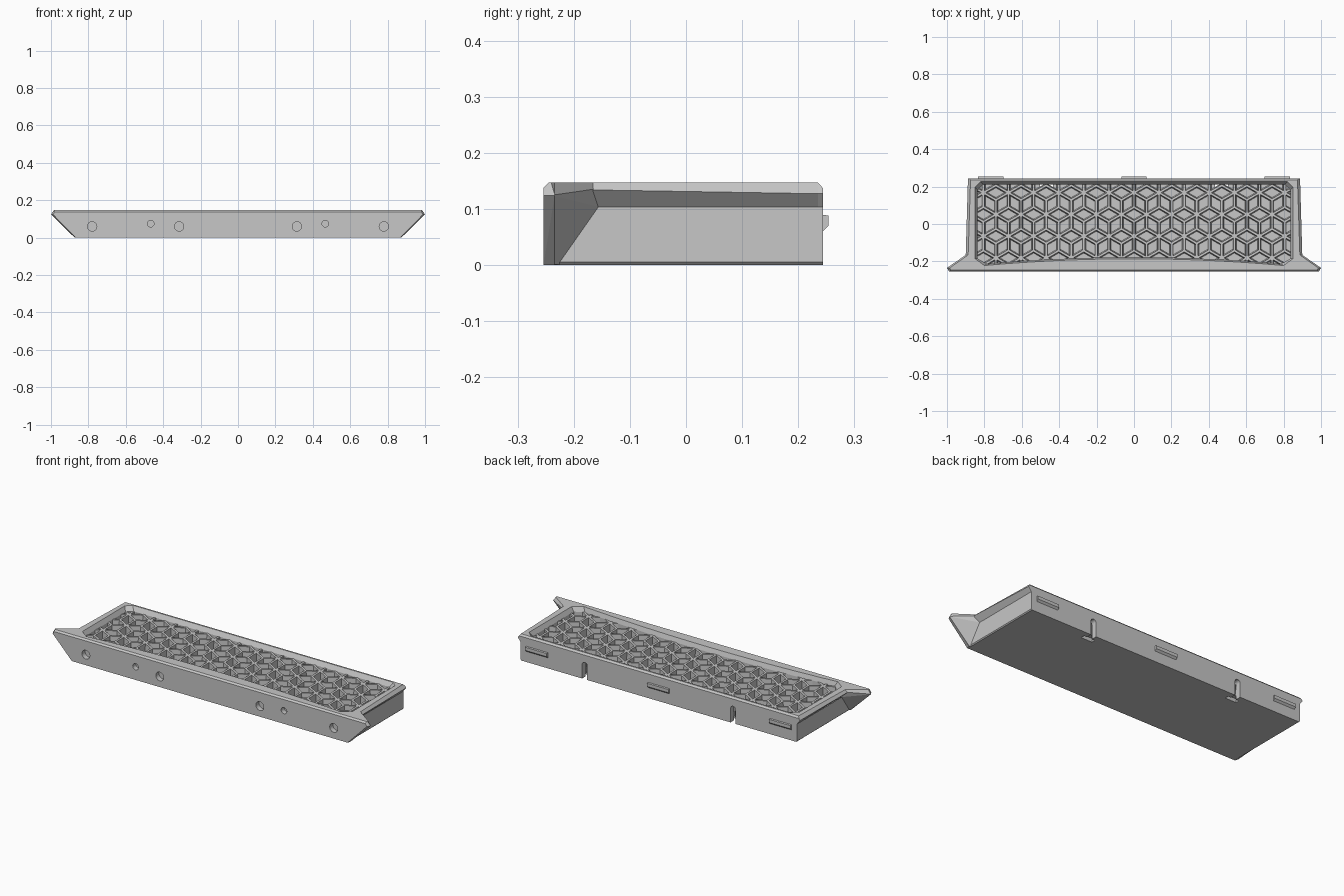
import bpy, bmesh, math
from mathutils import Vector, Matrix

if "Cube" in bpy.data.objects:
    bpy.data.objects.remove(bpy.data.objects["Cube"])

grey = bpy.data.materials.new("plain_grey")
grey.use_nodes = True
grey.diffuse_color = (0.57, 0.57, 0.57, 1)
grey.node_tree.nodes["Principled BSDF"].inputs["Base Color"].default_value = grey.diffuse_color


def finish(name, bm):
    bmesh.ops.recalc_face_normals(bm, faces=bm.faces)
    mesh = bpy.data.meshes.new(name)
    bm.to_mesh(mesh)
    bm.free()
    mesh.materials.append(grey)
    ob = bpy.data.objects.new(name, mesh)
    bpy.context.collection.objects.link(ob)
    return ob


def loft(name, rings):
    bm = bmesh.new()
    rings = [[bm.verts.new(p) for p in r] for r in rings]
    n = len(rings[0])
    for a, b in zip(rings, rings[1:]):
        for i in range(n):
            j = (i + 1) % n
            bm.faces.new((a[i], a[j], b[j], b[i]))
    bm.faces.new(rings[0])
    bm.faces.new(rings[-1])
    return finish(name, bm)


def hull(name, points):
    bm = bmesh.new()
    for p in points:
        bm.verts.new(p)
    bmesh.ops.convex_hull(bm, input=bm.verts)
    bmesh.ops.dissolve_limit(bm, angle_limit=0.01, verts=bm.verts, edges=bm.edges)
    return finish(name, bm)


def box(name, x, y, z):
    return hull(name, [(a, b, c) for a in x for b in y for c in z])


def rod(name, x, z, r, y0, y1):
    circle = [(x + r * math.cos(math.tau * i / 24), z + r * math.sin(math.tau * i / 24))
              for i in range(24)]
    return loft(name, [[(a, y, c) for a, c in circle] for y in (y0, y1)])


def combine(ob, other, op="DIFFERENCE"):
    mod = ob.modifiers.new("combine", "BOOLEAN")
    mod.operation, mod.object, mod.solver = op, other, "EXACT"
    bpy.context.view_layer.objects.active = ob
    bpy.ops.object.modifier_apply(modifier=mod.name)
    bpy.data.objects.remove(other)


# Tray body with flared, bevelled side rim
def section(y, x_rim, z_rim, x_top, z_top):
    half = [(0.865, 0), (0.87, 0.005), (0.87, 0.103), (x_rim, z_rim), (x_top, z_top)]
    full = half + [(-x, z) for x, z in reversed(half)]
    return [(x, y, z) for x, z in full]


tray = loft("tray_body", [section(-0.24, 0.902, 0.135, 0.889, 0.147),
                          section(0.235, 0.888, 0.127, 0.874, 0.147),
                          section(0.244, 0.888, 0.127, 0.881, 0.137)])

# Front panel with bevelled ends
panel_half = [(0.868, -0.254, 0), (0.989, -0.254, 0.124), (0.98, -0.254, 0.138),
              (0.98, -0.245, 0.147), (0.873, -0.234, 0), (1, -0.234, 0.124),
              (0.984, -0.234, 0.147)]
panel = hull("front_panel", [(s * x, y, z) for x, y, z in panel_half for s in (1, -1)])
combine(tray, panel, "UNION")

# Wings tapering from the panel ends into the sides
wing_yz = [(-0.24, 0.001), (-0.225, 0.001), (-0.155, 0.103),
           (-0.165, 0.135), (-0.165, 0.147), (-0.24, 0.147)]
root_x = (0.866, 0.866, 0.868, 0.899, 0.886, 0.886)
tip = [(0.87, -0.24, 0.001), (0.872, -0.234, 0.001), (0.999, -0.234, 0.123),
       (0.999, -0.234, 0.125), (0.984, -0.234, 0.147), (0.984, -0.24, 0.147)]
for side, s in (("left", 1), ("right", -1)):
    loft("wing_" + side, [[(s * 0.856, y, z) for y, z in wing_yz],
                          [(s * x, y, z) for x, (y, z) in zip(root_x, wing_yz)],
                          [(s * x, y, z) for x, y, z in tip]])


# Cavity with clipped corners and a bowed front wall
def outline(inset, z):
    w, back = 0.85 - inset, 0.226 - inset
    pts = [(w, -0.185), (w, back - 0.03), (w - 0.03, back),
           (-w + 0.03, back), (-w, back - 0.03), (-w, -0.185)]
    for i in range(17):
        t = -1 + i / 8
        pts.append((t * (w - 0.05), -0.186 + inset * 0.6 - 0.036 * t * t))
    return [(x, y, z) for x, y in pts]


FLOOR, RIB_TOP = 0.025, 0.122
combine(tray, loft("cavity", [outline(0.014, FLOOR), outline(0.014, RIB_TOP),
                              outline(0, 0.147), outline(0, 0.2)]))

# Front holes and rear cable slots
for s in (1, -1):
    for x, z, r in ((0.78, 0.06, 0.025), (0.315, 0.06, 0.025), (0.467, 0.075, 0.018)):
        combine(tray, rod("hole", s * x, z, r, -0.3, -0.225))
    x = s * 0.467
    combine(tray, box("slot", (x - 0.016, x + 0.016), (0.2, 0.3), (-0.1, 0.08)))
    combine(tray, rod("slot_end", x, 0.08, 0.016, 0.2, 0.3))
    combine(tray, box("floor_slot", (x - 0.035, x + 0.035), (0.19, 0.212), (-0.1, 0.04)))

# Lattice of tapered ribs: hexagons split into three rhombs
SIDE, THICK = 0.0775, 0.022
bm = bmesh.new()


def rib(a, b):
    d, mid = b - a, (a + b) / 2
    size = Matrix.Diagonal((d.length + THICK * 0.3, THICK, RIB_TOP - FLOOR + 0.004, 1))
    place = Matrix.Translation((mid.x, mid.y, (RIB_TOP + FLOOR - 0.004) / 2))
    cube = bmesh.ops.create_cube(bm, size=1)["verts"]
    for v in cube:
        if v.co.z > 0:
            v.co.y *= 0.55
    turn = Matrix.Rotation(math.atan2(d.y, d.x), 4, "Z")
    bmesh.ops.transform(bm, matrix=place @ turn @ size, verts=cube)


for row in range(-4, 3):
    for col in range(-8, 9):
        c = Vector(((col + 0.5 * (row % 2)) * SIDE * math.sqrt(3), 0.09 + row * SIDE * 1.5))
        v = [c + SIDE * Vector((math.cos(a), math.sin(a)))
             for a in (math.radians(30 + 60 * k) for k in range(6))]
        for k in (1, 3, 5):
            rib(c, v[k])
        for k in range(3):
            rib(v[k], v[k + 1])

for co, no in (((0.84, 0, 0), (1, 0, 0)), ((-0.84, 0, 0), (-1, 0, 0)),
               ((0, 0.215, 0), (0, 1, 0)), ((0, -0.215, 0), (0, -1, 0))):
    bmesh.ops.bisect_plane(bm, geom=bm.verts[:] + bm.edges[:] + bm.faces[:],
                           plane_co=co, plane_no=no, clear_outer=True)
finish("rib_lattice", bm)

# Rear catch tabs
for name, x in (("tab_left", 0.767), ("tab_middle", 0), ("tab_right", -0.767)):
    hull(name, [(x + s * 0.068, y, z) for s in (1, -1) for y, z in
                ((0.24, 0.06), (0.244, 0.06), (0.254, 0.07), (0.254, 0.088), (0.24, 0.09))])
